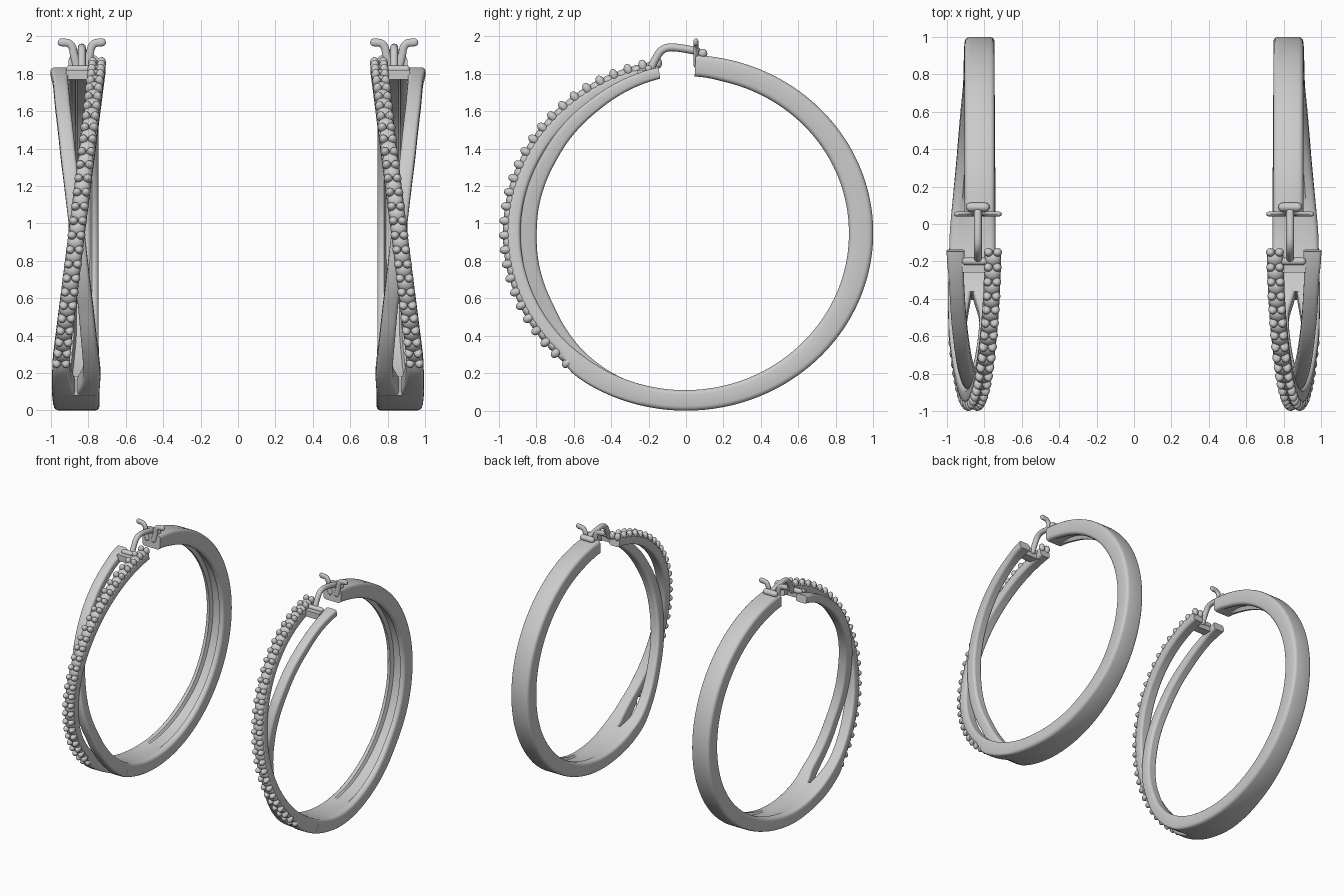
import bpy, bmesh, math
from mathutils import Matrix, Vector

if "Cube" in bpy.data.objects:
    bpy.data.objects.remove(bpy.data.objects["Cube"])

CZ = 0.95          # hoop centre height; hoop is an ellipse 1.0 x 0.95


def finish(name, bm, angle=40):
    """Turn a bmesh into an object mirrored to the second earring."""
    bmesh.ops.recalc_face_normals(bm, faces=bm.faces[:])
    me = bpy.data.meshes.new(name)
    bm.to_mesh(me)
    bm.free()
    me.polygons.foreach_set("use_smooth", [True] * len(me.polygons))
    me.set_sharp_from_angle(angle=math.radians(angle))
    ob = bpy.data.objects.new(name, me)
    bpy.context.collection.objects.link(ob)
    ob.modifiers.new("pair", 'MIRROR').use_mirror_merge = False
    return ob


def skin(bm, rings):
    """Bridge a list of point rings into a capped tube."""
    vs = [[bm.verts.new(p) for p in r] for r in rings]
    n = len(vs[0])
    for a, b in zip(vs, vs[1:]):
        for i in range(n):
            bm.faces.new((a[i], a[(i + 1) % n], b[(i + 1) % n], b[i]))
    bm.faces.new(vs[0])
    bm.faces.new(vs[-1][::-1])


def hoop(x, r, deg):
    t = math.radians(deg)
    return Vector((x, r * math.cos(t), CZ + 0.95 * r * math.sin(t)))


def section(x0, x1, r0, r1, g, c):
    """Rounded rectangle with an optional groove g deep on the inner side."""
    pts = []
    for cx, cr, a0 in ((x1 - c, r1 - c, 0), (x0 + c, r1 - c, 90), (x0 + c, r0 + c, 180)):
        for k in range(4):
            a = math.radians(a0 + 30 * k)
            pts.append((cx + c * math.cos(a), cr + c * math.sin(a)))
    w = (x1 - x0) * 0.22
    pts += [(x0 + w, r0), (x0 + w + 0.012, r0 + g), (x1 - w - 0.012, r0 + g), (x1 - w, r0)]
    for k in range(4):
        a = math.radians(270 + 30 * k)
        pts.append((x1 - c + c * math.cos(a), r0 + c + c * math.sin(a)))
    return pts


def band(name, keys, c=0.018, step=1.5):
    """Sweep the section round the hoop; keys = (angle, x0, x1, r_in, r_out, groove)."""
    n = int((keys[0][0] - keys[-1][0]) / step)
    rows = []
    for i in range(n + 1):
        d = keys[0][0] + (keys[-1][0] - keys[0][0]) * i / n
        for a, b in zip(keys, keys[1:]):
            if a[0] >= d >= b[0] - 1e-6:
                f = (a[0] - d) / (a[0] - b[0])
                rows.append([p + (q - p) * f for p, q in zip(a, b)])
                break
    for _ in range(4):
        rows = [rows[0]] + [[(p + 2 * q + s) / 4 for p, q, s in zip(*t)]
                            for t in zip(rows, rows[1:], rows[2:])] + [rows[-1]]
    bm = bmesh.new()
    skin(bm, [[hoop(x, r, row[0]) for x, r in section(*row[1:], c)] for row in rows])
    return finish(name, bm, 35)


def tube(bm, pts, rad, sides=12, sub=6):
    """Round wire through points, with ball ends."""
    P = [Vector(p) for p in pts]
    P = [2 * P[0] - P[1]] + P + [2 * P[-1] - P[-2]]
    path = []
    for a, b, c, d in zip(P, P[1:], P[2:], P[3:]):
        for k in range(sub):
            t = k / sub
            path.append(0.5 * (2 * b + (c - a) * t + (2 * a - 5 * b + 4 * c - d) * t * t
                               + (3 * b - a - 3 * c + d) * t ** 3))
    path.append(P[-2])
    rings = []
    for i, p in enumerate(path):
        t = (path[min(i + 1, len(path) - 1)] - path[max(i - 1, 0)]).normalized()
        ref = Vector((1, 0, 0)) if abs(t.x) < 0.5 and abs(P[1].x - P[-2].x) < 1e-6 else Vector((0, 1, 0))
        u = t.cross(ref).normalized()
        v = t.cross(u)
        rings.append([p + rad * (u * math.cos(2 * math.pi * k / sides) + v * math.sin(2 * math.pi * k / sides))
                      for k in range(sides)])
    skin(bm, rings)
    for p in (path[0], path[-1]):
        bmesh.ops.create_uvsphere(bm, u_segments=12, v_segments=8, radius=rad,
                                  matrix=Matrix.Translation(p))


# main hoop: back and bottom
band("main_hoop", [(87, -.905, -.745, .88, 1, 0), (83, -.905, -.745, .88, 1, 0),
                   (78, -.905, -.745, .873, 1, .03), (0, -.905, -.745, .87, 1, .03),
                   (-40, -.913, -.745, .875, 1, .03), (-70, -.95, -.742, .882, 1, .02),
                   (-92, -.985, -.74, .885, 1, 0), (-114, -.995, -.74, .885, 1, 0)], c=.025)

# two crossing front rails


def gem_x(d):
    return -.862 + .11 * math.sin(math.radians(d))


def plain_x(d):
    return -.86 - .095 * math.sin(math.radians(d))


rail = [(-98, -.985, -.865, .888, .997, 0), (-113, -.995, -.868, .885, 1, 0),
        (-122, -.993, -.893, .883, 1, 0), (-130, -.99, -.902, .883, .995, 0)]
rail += [(d, gem_x(d) - .044, gem_x(d) + .044, .885, .957, 0) for d in range(-133, -262, -8)]
band("gem_rail", rail)

plain = [(-98, -.872, -.742, .888, .997, 0), (-113, -.868, -.742, .885, 1, 0)]
for d, r0, r1, w in ((-122, .873, .98, .045), (-130, .86, .955, .042), (-150, .815, .9, .04),
                     (-180, .797, .885, .04), (-210, .802, .885, .04), (-235, .83, .905, .04),
                     (-252, .863, .93, .04), (-257, .872, .938, .048), (-261, .877, .942, .048)):
    plain.append((d, plain_x(d) - w, plain_x(d) + w, r0, r1, 0))
band("plain_rail", plain)

# row of stones with paired prongs
COUNT, START, END = 27, -131, -261
stones, prongs = bmesh.new(), bmesh.new()


def bead(bm, x, r, d, size):
    t = math.radians(d)
    rot = Matrix.Rotation(t - math.pi / 2, 4, 'X')
    m = Matrix.Translation(hoop(x, r, d)) @ rot @ Matrix.Diagonal((*size, 1))
    bmesh.ops.create_uvsphere(bm, u_segments=12, v_segments=8, radius=1, matrix=m)


for i in range(COUNT + 1):
    d = START + (END - START) * i / COUNT
    for s in (-1, 1):
        bead(prongs, gem_x(d) + s * .024, .968, d, (.024, .023, .032))
    if i < COUNT:
        e = d + (END - START) / COUNT / 2
        bead(stones, gem_x(e), .953, e, (.042, .04, .026))
finish("stones", stones)
finish("prongs", prongs)

# hinge block and pin joining the rail ends
bm = bmesh.new()
bmesh.ops.create_cube(bm, size=1, matrix=Matrix.Translation((-.845, -.225, 1.795))
                      @ Matrix.Diagonal((.15, .07, .05, 1)))
finish("hinge_block", bm)
bm = bmesh.new()
tube(bm, [(-.9, -.2, 1.825), (-.85, -.2, 1.825), (-.78, -.2, 1.825)], .02)
finish("hinge_pin", bm)

# ear wire
bm = bmesh.new()
tube(bm, [(-.835, -.19, 1.82), (-.835, -.17, 1.865), (-.835, -.135, 1.92), (-.835, -.09, 1.94),
          (-.835, -.02, 1.935), (-.835, .06, 1.92)], .021)
finish("ear_wire", bm)

# catch: two curled horns and a small cross bar
bm = bmesh.new()
for s in (-1, 1):
    tube(bm, [(-.835 + s * x, .053, z) for x, z in
              ((.03, 1.85), (.042, 1.9), (.05, 1.94), (.07, 1.963), (.108, 1.968))], .021)
for v in bm.verts:
    v.co.y = .053 + (v.co.y - .053) * .65
finish("catch_horns", bm)
bm = bmesh.new()
tube(bm, [(-.875, .09, 1.908), (-.835, .09, 1.908), (-.795, .09, 1.908)], .024)
finish("catch_bar", bm)
